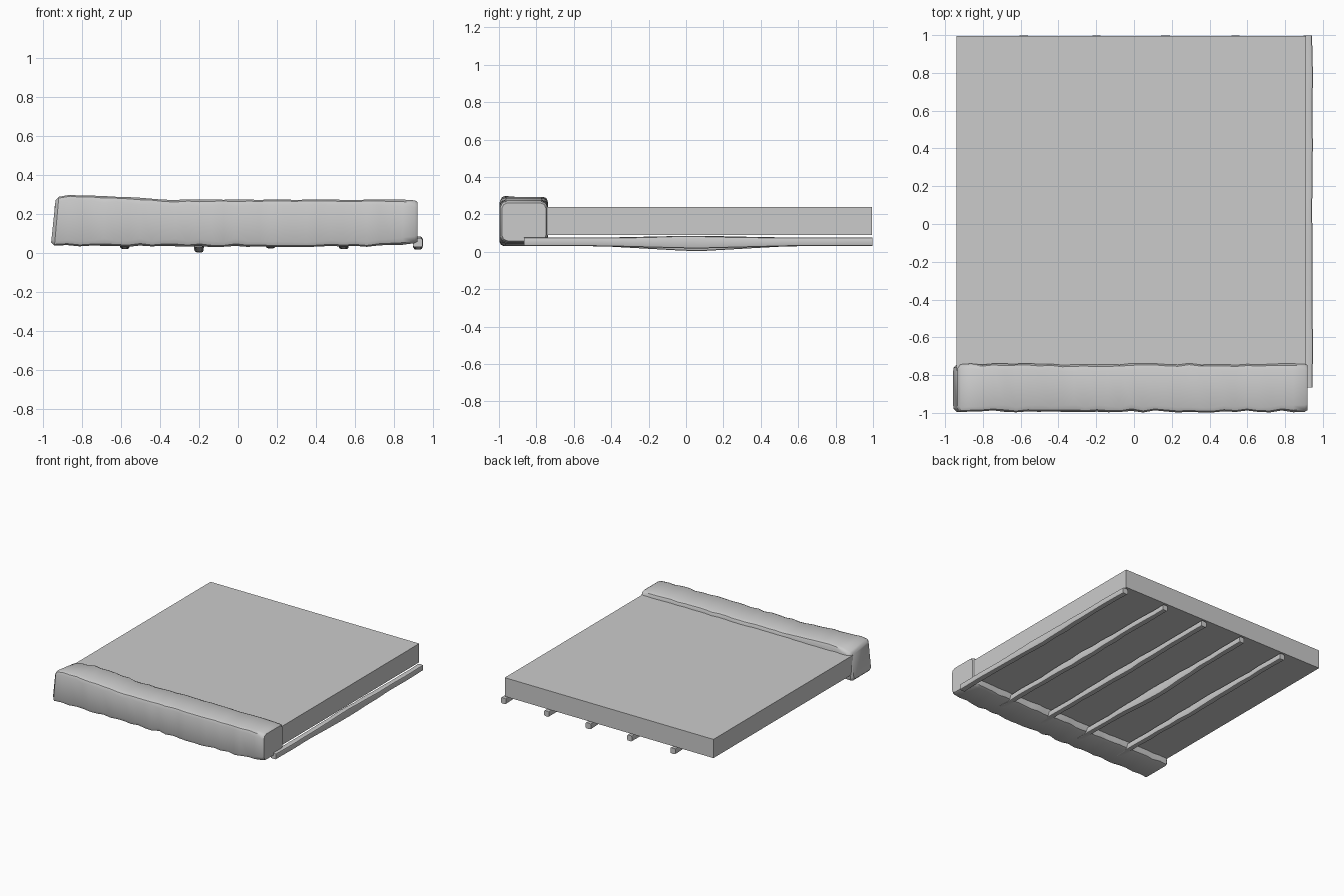
import bpy, bmesh, math, random
from mathutils import Vector

random.seed(4)
if "Cube" in bpy.data.objects:
    bpy.data.objects.remove(bpy.data.objects["Cube"])

grey = bpy.data.materials.new("plain grey")
grey.use_nodes = True
colour = (0.6, 0.6, 0.6, 1)
grey.diffuse_color = colour
grey.node_tree.nodes["Principled BSDF"].inputs["Base Color"].default_value = colour


def finish(name, bm, angle=None):
    bmesh.ops.recalc_face_normals(bm, faces=bm.faces)
    mesh = bpy.data.meshes.new(name)
    bm.to_mesh(mesh)
    bm.free()
    mesh.materials.append(grey)
    obj = bpy.data.objects.new(name, mesh)
    bpy.context.collection.objects.link(obj)
    if angle:
        bpy.ops.object.select_all(action="DESELECT")
        obj.select_set(True)
        bpy.context.view_layer.objects.active = obj
        bpy.ops.object.shade_smooth_by_angle(angle=math.radians(angle))
    return obj


def loft(name, rings, angle):
    bm = bmesh.new()
    loops = [[bm.verts.new(p) for p in ring] for ring in rings]
    for a, b in zip(loops, loops[1:]):
        for i in range(len(a)):
            j = (i + 1) % len(a)
            bm.faces.new((a[i], a[j], b[j], b[i]))
    bm.faces.new(loops[0])
    bm.faces.new(loops[-1])
    return finish(name, bm, angle)


def section(lo, hi, corner):
    """Rectangle with rounded corners, as 2D points."""
    points = []
    for k, (u, v) in enumerate(((hi[0], hi[1]), (lo[0], hi[1]), (lo[0], lo[1]), (hi[0], lo[1]))):
        cu = u - corner if u == hi[0] else u + corner
        cv = v - corner if v == hi[1] else v + corner
        for step in range(3):
            t = math.pi / 2 * (k + step / 2)
            points.append((cu + corner * math.cos(t), cv + corner * math.sin(t)))
    return points


def lerp_table(table, x):
    for (x0, v0), (x1, v1) in zip(table, table[1:]):
        if x <= x1:
            return v0 + (v1 - v0) * max(0, x - x0) / (x1 - x0)
    return table[-1][1]


# Flat slab
bm = bmesh.new()
bmesh.ops.create_cube(bm, size=1)
for v in bm.verts:
    v.co = Vector((v.co.x * 1.85 - 0.015, v.co.y * 1.77 + 0.11, v.co.z * 0.15 + 0.165))
finish("slab", bm)

# Rough-hewn front beam, taller at its right end
top = [(-0.95, 0.285), (-0.89, 0.298), (-0.6, 0.287), (-0.35, 0.273), (0.9, 0.272), (0.92, 0.26)]
bottom = [(-0.95, 0.042), (-0.85, 0.036), (0, 0.033), (0.7, 0.034), (0.92, 0.05)]
rings = []
count = 30
for i in range(count + 1):
    x = -0.93 + 1.835 * i / count
    wob = lambda amount: random.uniform(-amount, amount)
    lo = (-0.992 + wob(0.006), lerp_table(bottom, x) + wob(0.004))
    hi = (-0.742 + wob(0.005), lerp_table(top, x) + wob(0.002))
    ring = section(lo, hi, 0.03 + wob(0.008))
    lean = max(0, -0.75 - x) / 0.2
    # the right end leans inward and its top falls toward the back
    rings.append([(x - lean * (z - 0.15) * -0.1, y,
                   z - lean * max(0, y + 0.9) * 0.2 * (z > 0.15)) for y, z in ring])


def cap(ring, x_shift, scale):
    mid = sum((Vector(p) for p in ring), Vector()) / len(ring)
    return [(p[0] + x_shift, mid.y + (p[1] - mid.y) * scale, mid.z + (p[2] - mid.z) * scale)
            for p in ring]


rings = [cap(rings[0], -0.017, 0.86)] + rings + [cap(rings[-1], 0.014, 0.93)]
loft("front_beam", rings, 40)

# Uneven joists beneath the slab, sagging at mid length
for n, (x, low) in enumerate(((-0.58, 0.02), (-0.2, 0.002), (0.168, 0.024),
                              (0.54, 0.02), (0.922, 0.017))):
    rings = []
    for i in range(17):
        t = i / 16
        y = -0.865 + 1.863 * t
        sag = max(0, 1 - abs(y - 0.05) / 0.5)
        w = 0.022 + random.uniform(-0.002, 0.002)
        dx = random.uniform(-0.003, 0.003)
        z0 = 0.03 + (low - 0.03) * sag
        z1 = 0.076 + 0.009 * sag + random.uniform(-0.002, 0.001)
        rings.append([(a, y, b) for a, b in section((x + dx - w, z0), (x + dx + w, z1), 0.009)])
    loft("joist_%d" % (n + 1), rings, 40)
